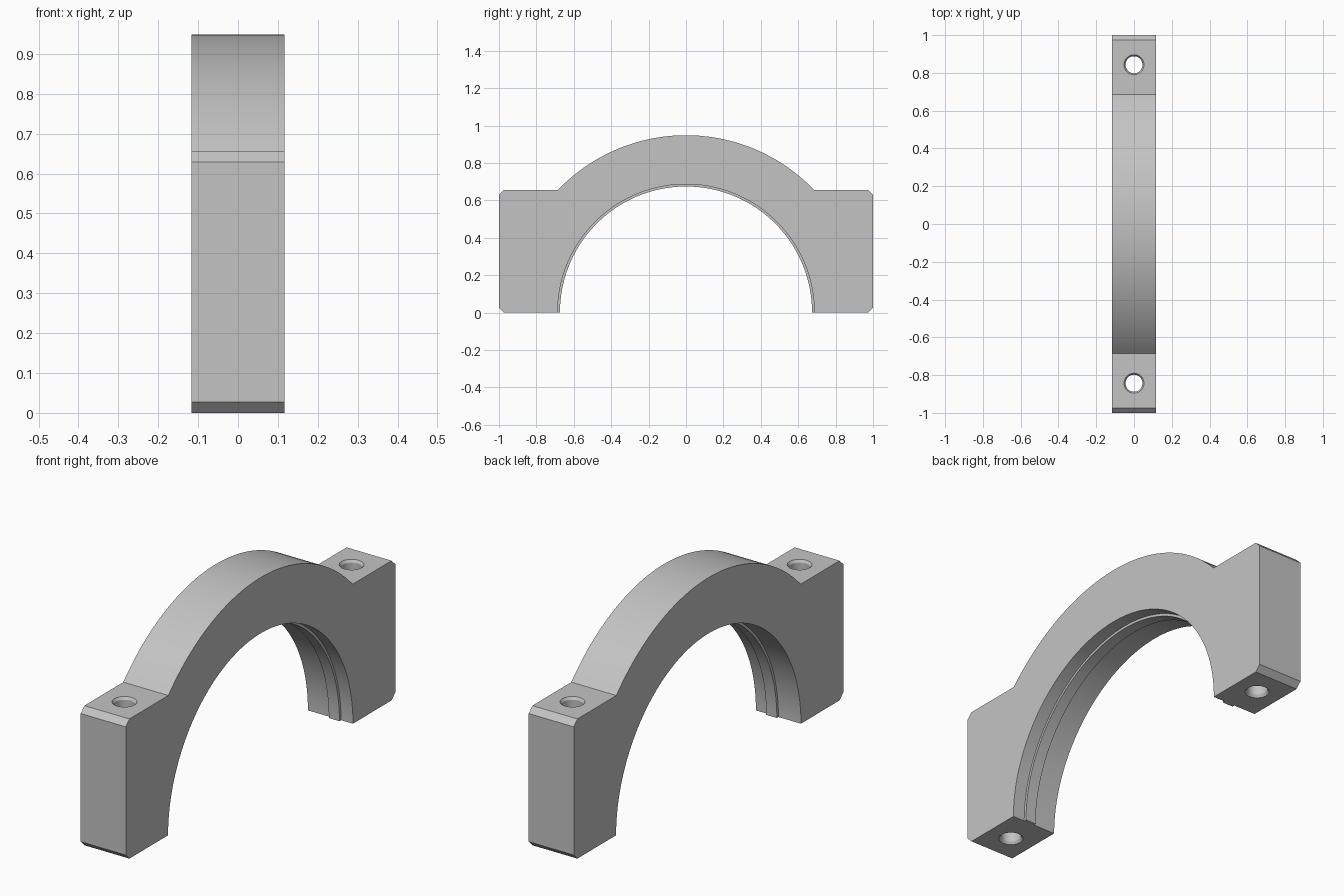
import bpy, bmesh
from math import sin, cos, pi, asin, radians

default = bpy.data.objects.get("Cube")
if default:
    bpy.data.objects.remove(default, do_unlink=True)

HALF = 0.117        # half thickness along x
OUTER, BORE, RIB = 0.948, 0.686, 0.674
SHOULDER, CHAMFER = 0.656, 0.027
HOLE_Y = 0.843

grey = bpy.data.materials.new("plain grey")
grey.use_nodes = True
grey.diffuse_color = (0.55, 0.55, 0.55, 1)
grey.node_tree.nodes["Principled BSDF"].inputs["Base Color"].default_value = grey.diffuse_color


def arc(radius, start, end, steps):
    """Points (y, z) on an arc about the origin."""
    angles = [start + (end - start) * i / steps for i in range(steps + 1)]
    return [(radius * cos(a), radius * sin(a)) for a in angles]


def add_object(name, bm):
    bmesh.ops.recalc_face_normals(bm, faces=bm.faces)
    mesh = bpy.data.meshes.new(name)
    bm.to_mesh(mesh)
    bm.free()
    mesh.materials.append(grey)
    obj = bpy.data.objects.new(name, mesh)
    bpy.context.collection.objects.link(obj)
    return obj


def extrude_profile(name, points, x0, x1):
    """Extrude a closed (y, z) outline from x0 to x1."""
    bm = bmesh.new()
    face = bm.faces.new([bm.verts.new((x0, y, z)) for y, z in points])
    new = bmesh.ops.extrude_face_region(bm, geom=[face])["geom"]
    bmesh.ops.translate(bm, vec=(x1 - x0, 0, 0),
                        verts=[v for v in new if isinstance(v, bmesh.types.BMVert)])
    return add_object(name, bm)


def hole_cutter(y):
    """Bolt hole with a small countersink at both ends."""
    sink, r_in, r_out, over = 0.012, 0.045, 0.053, 0.02
    levels = [(-over, r_out), (0, r_out), (sink, r_in),
              (SHOULDER - sink, r_in), (SHOULDER, r_out), (SHOULDER + over, r_out)]
    bm = bmesh.new()
    rings = [[bm.verts.new((r * cos(2 * pi * i / 48), y + r * sin(2 * pi * i / 48), z))
              for i in range(48)] for z, r in levels]
    for low, high in zip(rings, rings[1:]):
        for i in range(48):
            j = (i + 1) % 48
            bm.faces.new((low[i], low[j], high[j], high[i]))
    bm.faces.new(rings[0])
    bm.faces.new(rings[-1])
    return add_object("hole_cutter", bm)


# Cap body: arched top, two chamfered feet, half-round bore
foot = [(BORE, 0), (1 - CHAMFER, 0), (1, CHAMFER),
        (1, SHOULDER - CHAMFER), (1 - CHAMFER, SHOULDER)]
mirrored_foot = [(-y, z) for y, z in reversed(foot)]
join = asin(SHOULDER / OUTER)
outline = (foot + arc(OUTER, join, pi - join, 64) + mirrored_foot
           + arc(BORE, pi, 0, 96)[1:-1])
body = extrude_profile("bearing_cap", outline, -HALF, HALF)

# Bolt holes
for side in (-1, 1):
    cutter = hole_cutter(side * HOLE_Y)
    cutter.hide_render = True
    mod = body.modifiers.new("bolt_hole", "BOOLEAN")
    mod.operation, mod.solver, mod.object = "DIFFERENCE", "EXACT", cutter
    bpy.context.view_layer.objects.active = body
    bpy.ops.object.modifier_apply(modifier=mod.name)
    bpy.data.objects.remove(cutter, do_unlink=True)

# Low off-centre rib running round the bore
rib = extrude_profile("bore_rib", arc(RIB, 0, pi, 96) + arc(BORE, pi, 0, 96), 0, 0.055)

for obj in (body, rib):
    bpy.ops.object.select_all(action="DESELECT")
    obj.select_set(True)
    bpy.context.view_layer.objects.active = obj
    bpy.ops.object.shade_smooth_by_angle(angle=radians(30))
